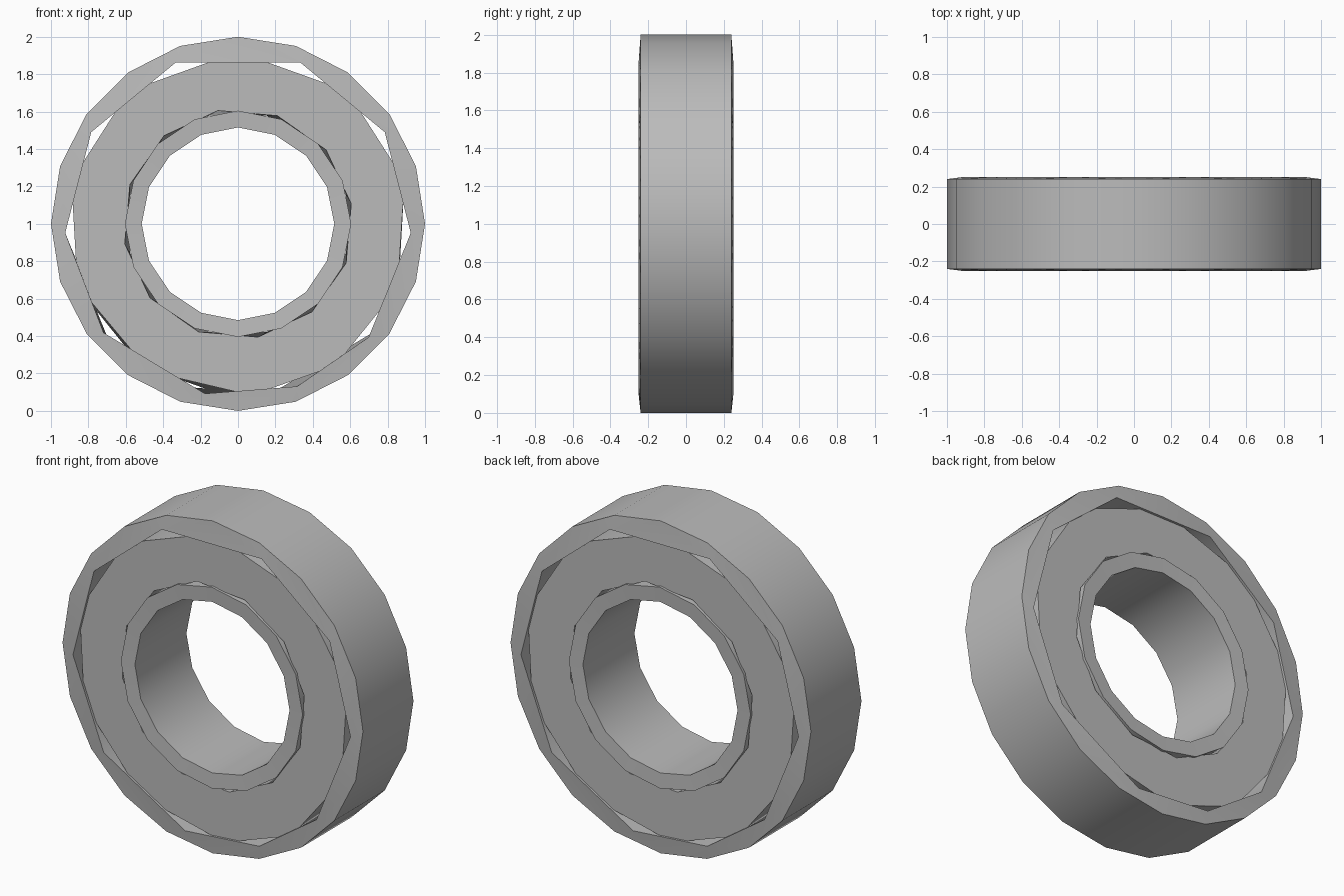
import bpy, bmesh
from math import radians, degrees, cos, sin, tau

cube = bpy.data.objects.get("Cube")
if cube:
    bpy.data.objects.remove(cube)

steel = bpy.data.materials.new("grey steel")
steel.use_nodes = True
grey = (0.5, 0.5, 0.5, 1)
steel.diffuse_color = grey
steel.node_tree.nodes["Principled BSDF"].inputs["Base Color"].default_value = grey


def regular(count, offset=0):
    return [offset + i * 360 / count for i in range(count)]


def add_loop(bm, angles, radius, y):
    """Closed polygon around the bearing axis."""
    verts = [bm.verts.new((radius * cos(radians(a)), y, 1 + radius * sin(radians(a))))
             for a in sorted(a % 360 for a in angles)]
    return [bm.edges.new((v, verts[i - 1])) for i, v in enumerate(verts)]


def ring(name, outer, inner):
    """Solid ring from (angles, radius, half width) of both edges; the back is the front turned half way."""
    bm = bmesh.new()
    loops = []
    for (angles, radius, half), front in ((outer, True), (inner, True), (inner, False), (outer, False)):
        loops.append(add_loop(bm, angles if front else [180 - a for a in angles],
                              radius, -half if front else half))
    for i, loop in enumerate(loops):
        bmesh.ops.bridge_loops(bm, edges=loops[i - 1] + loop)
    bmesh.ops.recalc_face_normals(bm, faces=bm.faces)
    mesh = bpy.data.meshes.new(name)
    bm.to_mesh(mesh)
    bm.free()
    mesh.materials.append(steel)
    obj = bpy.data.objects.new(name, mesh)
    bpy.context.collection.objects.link(obj)
    bpy.ops.object.select_all(action='DESELECT')
    obj.select_set(True)
    bpy.context.view_layer.objects.active = obj
    bpy.ops.object.shade_smooth_by_angle(angle=radians(40))


# Outer race: round outside, coarse uneven lip inside
lip = [32, 69, 111, 148, 183, 219, 259, 290, 319, 357]
ring("outer_race", (regular(20), 1.0, 0.24), (lip, 0.925, 0.25))

# Shield between the races, its corners tucked behind the lip's flats
between = [(a + b) / 2 for a, b in zip(lip, lip[1:] + [lip[0] + 360])]
ring("shield", (between, 0.92, 0.235), (regular(12, 10), 0.615, 0.235))

# Inner race around the shaft hole
ring("inner_race", (regular(16), 0.605, 0.25), (regular(16), 0.515, 0.245))
